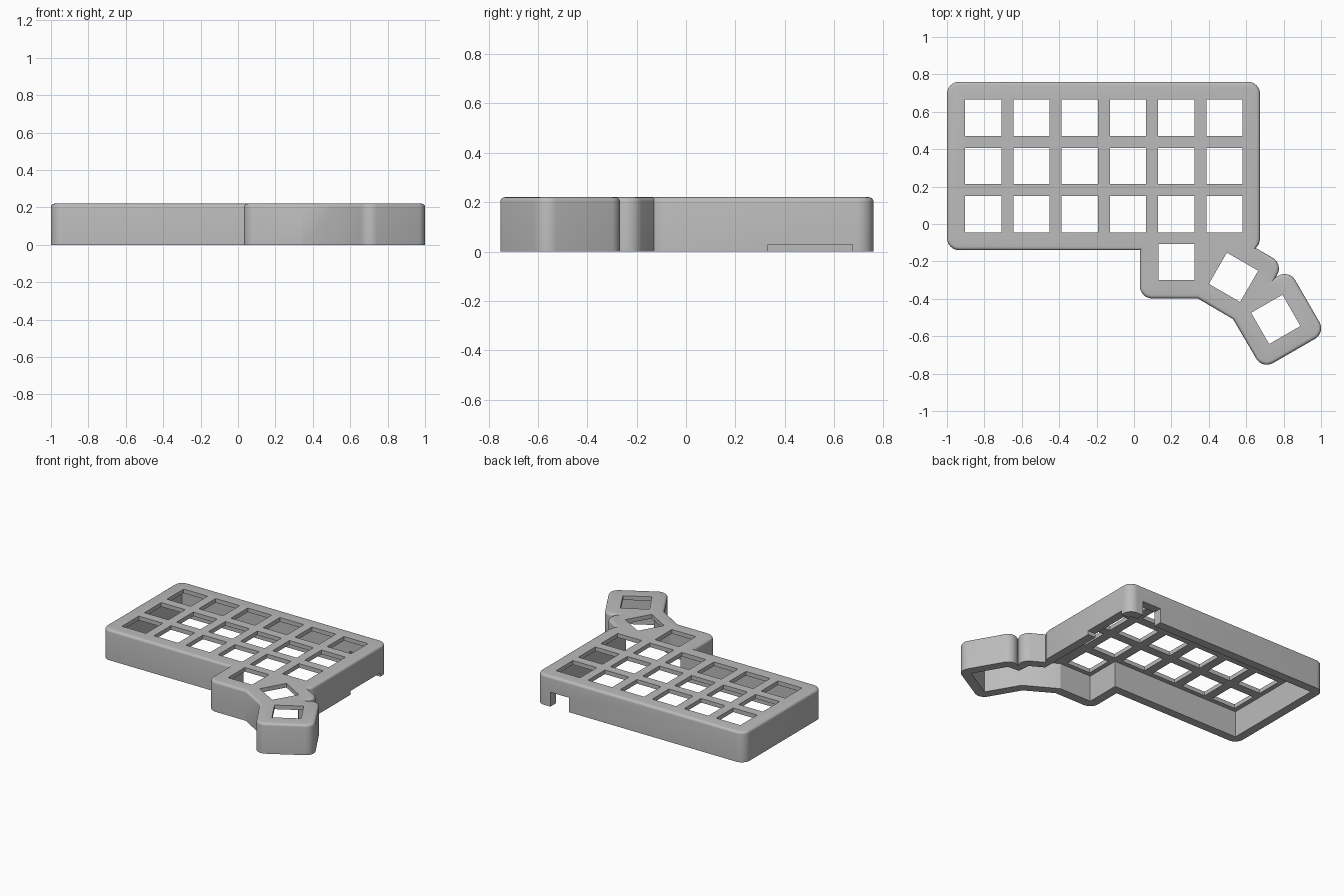
import bpy, bmesh, math
from mathutils import Vector, Matrix

if "Cube" in bpy.data.objects:
    bpy.data.objects.remove(bpy.data.objects["Cube"])

HEIGHT, CEILING = 0.22, 0.19
RADIUS, BEVEL = 0.065, 0.018
OUT, IN = 0.195, 0.129          # half sizes of a key cell, outside and inside the wall
HOLE, PITCH = 0.193, 0.258
THUMB = (0.227, -0.203, 0)      # x, y, angle of the thumb keys
MIDDLE = (0.532, -0.285, -30)
OUTER = (0.758, -0.51, -60)


def cell(key, a, b):
    """Point in the turned frame of a thumb key."""
    x, y, angle = key
    return Vector((x, y)) + Matrix.Rotation(math.radians(angle), 2) @ Vector((a, b))


def outline(points, steps=8):
    """Round the right-angle corners that are flagged True."""
    result = []
    for i, (p, rounded) in enumerate(points):
        p = Vector(p)
        if not rounded:
            result.append(p)
            continue
        d1 = (Vector(points[i - 1][0]) - p).normalized()
        d2 = (Vector(points[(i + 1) % len(points)][0]) - p).normalized()
        c = p + RADIUS * (d1 + d2)
        for s in range(steps + 1):
            t = math.pi / 2 * s / steps
            result.append(c - RADIUS * (d2 * math.cos(t) + d1 * math.sin(t)))
    return result


def add_prism(bm, points, low, high):
    base = bm.faces.new([bm.verts.new((p[0], p[1], low)) for p in points])
    geom = bmesh.ops.extrude_face_region(bm, geom=[base])["geom"]
    top = [v for v in geom if isinstance(v, bmesh.types.BMVert)]
    bmesh.ops.translate(bm, vec=(0, 0, high - low), verts=top)
    return [e for e in geom if isinstance(e, bmesh.types.BMEdge)]


def finish(bm, name):
    bmesh.ops.recalc_face_normals(bm, faces=bm.faces[:])
    mesh = bpy.data.meshes.new(name)
    bm.to_mesh(mesh)
    bm.free()
    obj = bpy.data.objects.new(name, mesh)
    bpy.context.collection.objects.link(obj)
    return obj


def box(x0, x1, y0, y1):
    return [(x0, y0), (x1, y0), (x1, y1), (x0, y1)]


# Solid case body with a rounded top edge
bm = bmesh.new()
body = [
    ((-1, 0.76), True), ((-1, -0.14), True),
    ((0.032, -0.14), False), (cell(THUMB, -OUT, -OUT), True),
    ((0.341, -0.398), False), ((0.53, -0.509), False),
    (cell(OUTER, OUT, -OUT), True), (cell(OUTER, OUT, OUT), True),
    (cell(OUTER, -OUT, OUT), True), ((0.758, -0.285), False),
    (cell(MIDDLE, OUT, OUT), True), ((0.652, -0.129), False),
    ((0.667, -0.109), False), ((0.674, -0.08), False), ((0.674, 0.76), True),
]
rim = add_prism(bm, outline(body), 0, HEIGHT)
bmesh.ops.bevel(bm, geom=rim, offset=BEVEL, offset_type='OFFSET',
                segments=4, profile=0.5, affect='EDGES', clamp_overlap=False)
case = finish(bm, "keyboard_case")

# Hollow underside
bm = bmesh.new()
add_prism(bm, [
    (-0.937, 0.697), (-0.937, -0.077), (0.098, -0.077),
    cell(THUMB, -IN, -IN), (0.356, -0.332), (0.58, -0.462),
    cell(OUTER, IN, -IN), cell(OUTER, IN, IN), cell(OUTER, -IN, IN),
    (0.715, -0.328), cell(MIDDLE, IN, IN), (0.611, -0.182), (0.611, 0.697),
], -0.1, CEILING)
cavity = finish(bm, "cavity_cutter")

# Square key openings: a six by three grid and three thumb keys
bm = bmesh.new()
keys = [(-0.806 + PITCH * i, 0.052 + PITCH * j, 0) for i in range(6) for j in range(3)]
for key in keys + [THUMB, MIDDLE, OUTER]:
    h = HOLE / 2
    add_prism(bm, [cell(key, a, b) for a, b in box(-h, h, -h, h)], 0.12, 0.3)
openings = finish(bm, "key_opening_cutter")

# Cable notch in the back wall and low slot in the left wall
bm = bmesh.new()
add_prism(bm, box(0.41, 0.56, 0.65, 0.85), -0.1, 0.105)
add_prism(bm, box(0.57, 0.75, 0.333, 0.674), -0.1, 0.028)
notches = finish(bm, "notch_cutter")

bpy.context.view_layer.objects.active = case
for cutter in (cavity, openings, notches):
    cutter.hide_render = True
    mod = case.modifiers.new(cutter.name, 'BOOLEAN')
    mod.operation = 'DIFFERENCE'
    mod.solver = 'EXACT'
    mod.object = cutter
    bpy.ops.object.modifier_apply(modifier=mod.name)
    bpy.data.objects.remove(cutter)

# Plain grey plastic
grey = bpy.data.materials.new("grey_plastic")
grey.use_nodes = True
colour = (0.5, 0.5, 0.5, 1)
grey.diffuse_color = colour
grey.node_tree.nodes["Principled BSDF"].inputs["Base Color"].default_value = colour
case.data.materials.clear()
case.data.materials.append(grey)

bpy.ops.object.select_all(action='DESELECT')
case.select_set(True)
bpy.ops.object.shade_smooth_by_angle(angle=math.radians(30))
